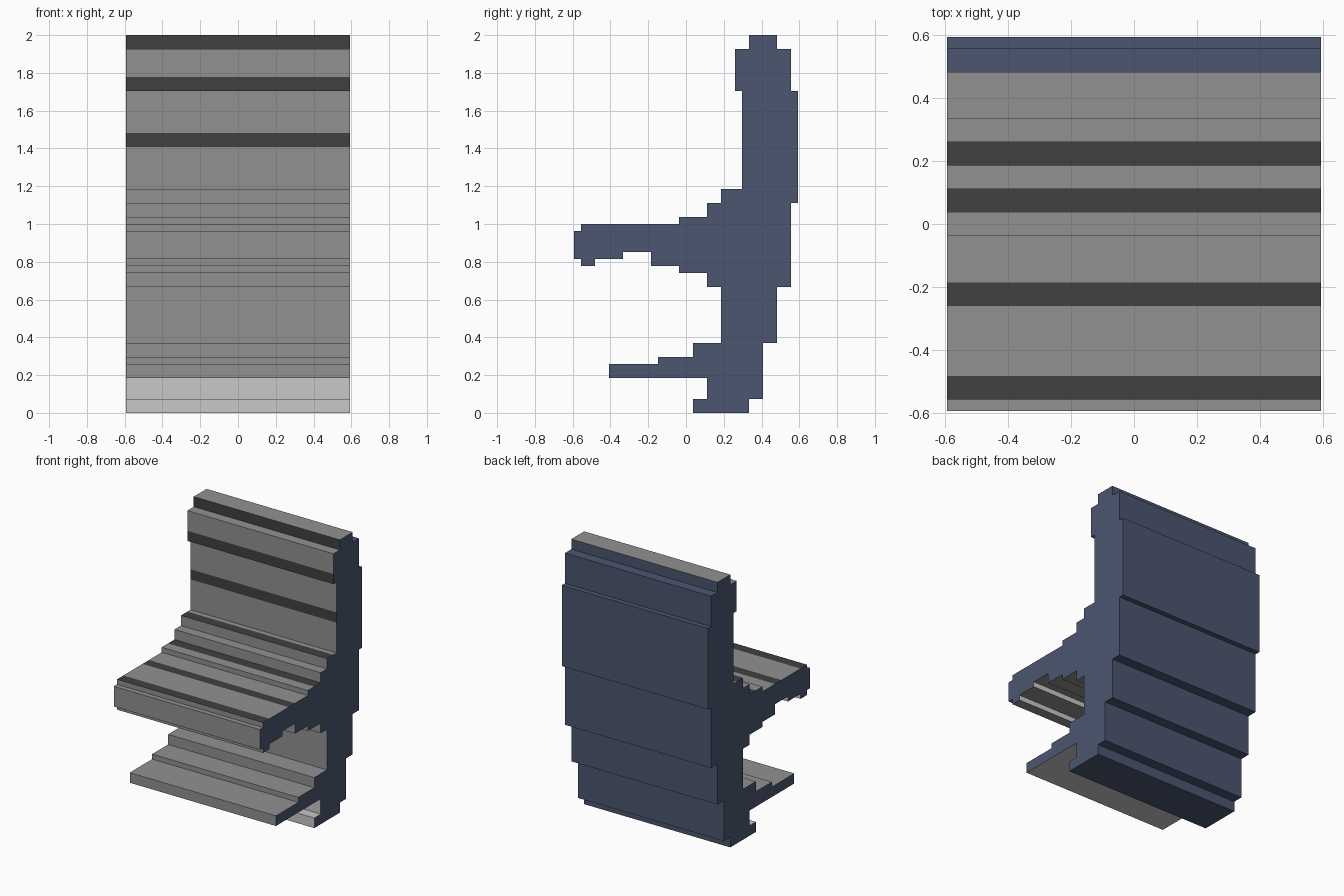
import bpy, bmesh

if "Cube" in bpy.data.objects:
    bpy.data.objects.remove(bpy.data.objects["Cube"])

U = 2 / 54          # the model sits on a grid of 54 steps in height
HALF = 16           # half width in steps


def material(name, rgb):
    m = bpy.data.materials.new(name)
    m.diffuse_color = (*rgb, 1)
    m.use_nodes = True
    m.node_tree.nodes["Principled BSDF"].inputs["Base Color"].default_value = m.diffuse_color
    return m


MATS = [material("navy shell", (0.069, 0.093, 0.162)),
        material("mid grey", (0.283, 0.283, 0.283)),
        material("dark grey stripe", (0.052, 0.052, 0.052)),
        material("light grey", (0.578, 0.578, 0.578))]
NAVY, GREY, DARK, LIGHT = range(4)

# two-step-wide dark stripes: start depth on treads, start height on fronts
STRIPE_Y = (-15, -7, 1, 5)
STRIPE_Z = (38, 46, 52)


def colour(y, z, ny, nz):
    if ny > 0:
        return NAVY if y > 8 else LIGHT
    if z == 0 or y > 13 or (nz < 0 and y > 8):
        return NAVY
    if z <= 5:
        return LIGHT
    if nz > 0 and z > 20 and any(s < y < s + 2 for s in STRIPE_Y):
        return DARK
    if ny < 0 and any(s < z < s + 2 for s in STRIPE_Z):
        return DARK
    return GREY


def part(name, start, path):
    """Stepped side profile swept across x; '~' marks an open joint to a neighbour."""
    pts, edges = [start], []
    for step in path.split():
        y, z = pts[-1]
        is_open, step = step[0] == "~", step.lstrip("~")
        new = (int(step[1:]), z) if step[0] == "y" else (y, int(step[1:]))
        if not is_open:
            edges.append((pts[-1], new))
        pts.append(new)
    pts.pop()       # the path returns to its start
    area = sum(a[0] * b[1] - b[0] * a[1] for a, b in zip(pts, pts[1:] + pts[:1]))
    if area < 0:    # make the outline run anticlockwise seen from +x
        pts.reverse()
        edges = [(b, a) for a, b in edges]

    bm = bmesh.new()

    def face(coords, index):
        f = bm.faces.new([bm.verts.new((x * U, y * U, z * U)) for x, y, z in coords])
        f.material_index = index

    # side caps
    face([(HALF, *p) for p in pts], NAVY)
    face([(-HALF, *p) for p in reversed(pts)], NAVY)
    # walls, cut where stripes begin and end
    for a, b in edges:
        axis = 0 if a[1] == b[1] else 1
        starts = STRIPE_Y if axis == 0 else STRIPE_Z
        lo, hi = sorted((a[axis], b[axis]))
        cuts = {c for s in starts for c in (s, s + 2) if lo < c < hi} | {lo, hi}
        cuts = sorted(cuts, reverse=a[axis] > b[axis])
        ny, nz = b[1] - a[1], a[0] - b[0]
        for c, d in zip(cuts, cuts[1:]):
            p = (c, a[1]) if axis == 0 else (a[0], c)
            q = (d, a[1]) if axis == 0 else (a[0], d)
            face([(HALF, *p), (-HALF, *p), (-HALF, *q), (HALF, *q)],
                 colour((p[0] + q[0]) / 2, (p[1] + q[1]) / 2, ny, nz))
    bmesh.ops.remove_doubles(bm, verts=bm.verts[:], dist=1e-5)
    mesh = bpy.data.meshes.new(name)
    bm.to_mesh(mesh)
    bm.free()
    for m in MATS:
        mesh.materials.append(m)
    bpy.context.collection.objects.link(bpy.data.objects.new(name, mesh))


# tall back with headrest and the leg spine below it
part("backrest", (5, 10), "z18 ~z30 z32 y8 z46 y7 z52 y9 z54 y13 z52 y15 z46 "
                          "y16 z30 y15 z18 y13 z10 ~y5 ~z10")
# stepped seat cushion
part("seat", (5, 30), "y3 z28 y-1 z27 y-15 z26 y-16 z22 y-15 z21 y-13 z22 y-9 z23 "
                      "y-5 z21 y-1 z20 y3 z18 y5 ~z30")
# foot of the chair
part("base", (13, 10), "y11 z2 y9 z0 y1 z2 y3 z5 ~z10 y5 ~y13")
# stepped plate for the feet
part("footrest", (3, 10), "y1 z8 y-4 z7 y-11 z5 y3 ~z10")
